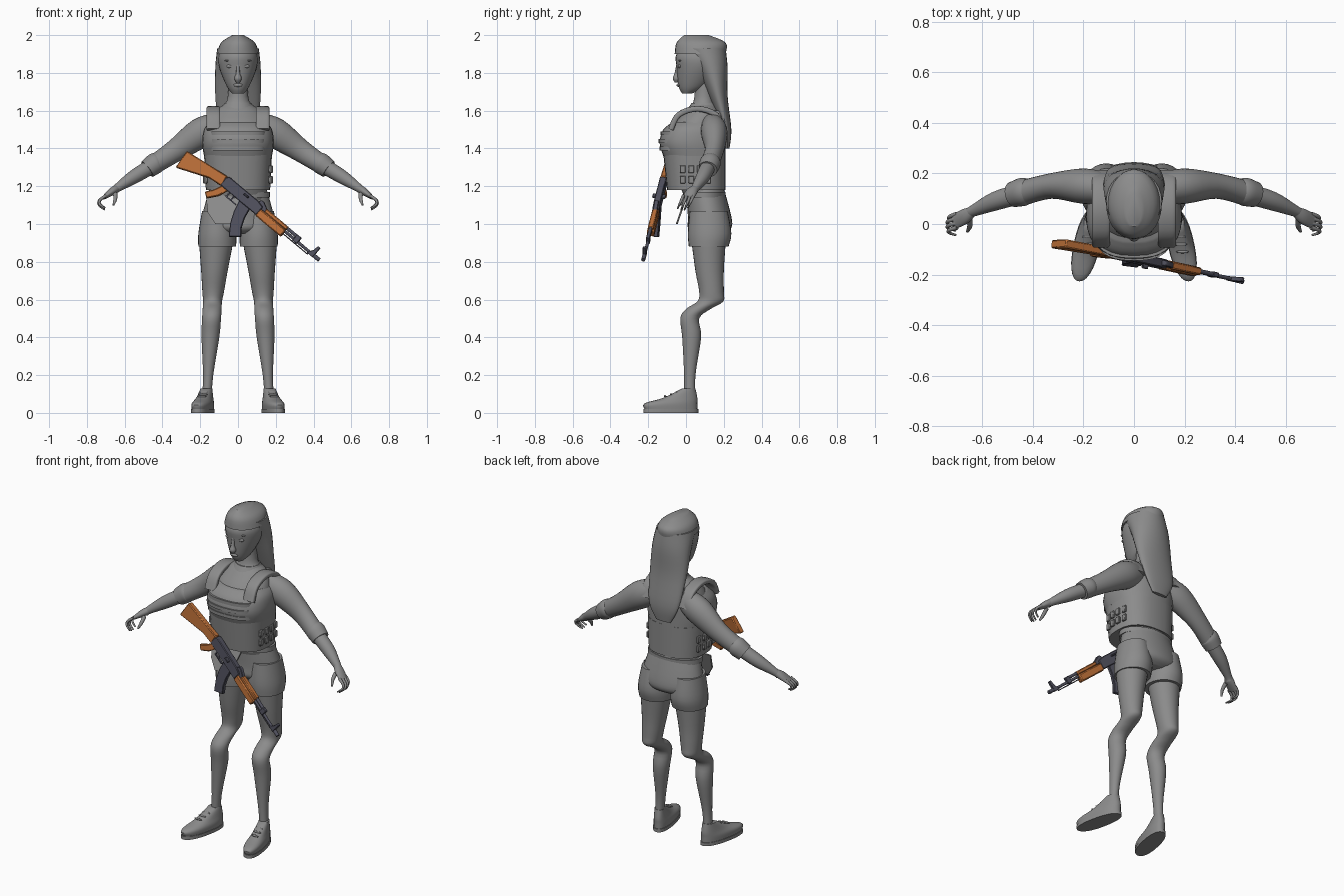
import bpy, bmesh, math
from mathutils import Vector, Matrix

cube = bpy.data.objects.get("Cube")
if cube:
    bpy.data.objects.remove(cube, do_unlink=True)


def material(name, *colour):
    mat = bpy.data.materials.new(name)
    mat.use_nodes = True
    mat.diffuse_color = (*colour, 1)
    shader = next(node for node in mat.node_tree.nodes if node.type == 'BSDF_PRINCIPLED')
    shader.inputs["Base Color"].default_value = (*colour, 1)
    return mat


GREY = material("plain grey", .26, .26, .26)
WOOD = material("orange wood", .5, .16, .04)
STEEL = material("blue steel", .08, .08, .11)
ACROSS_X, ALONG_Y = Vector((1, 0, 0)), Vector((0, 1, 0))


def finish(name, bm, mat=GREY, mirror=False, bevel=0):
    """Turn a bmesh into a shaded object, optionally mirrored across x."""
    bmesh.ops.recalc_face_normals(bm, faces=bm.faces)
    mesh = bpy.data.meshes.new(name)
    bm.to_mesh(mesh)
    bm.free()
    mesh.materials.append(mat)
    obj = bpy.data.objects.new(name, mesh)
    bpy.context.collection.objects.link(obj)
    bpy.context.view_layer.objects.active = obj
    obj.select_set(True)
    bpy.ops.object.shade_smooth_by_angle(angle=math.radians(40))
    obj.select_set(False)
    if mirror:
        obj.modifiers.new("mirror", 'MIRROR').use_mirror_merge = False
    if bevel:
        modifier = obj.modifiers.new("bevel", 'BEVEL')
        modifier.width, modifier.segments = bevel, 1


def smooth_rows(rows, steps):
    """Catmull-Rom interpolation through the section list."""
    last = len(rows) - 1
    out = []
    for i in range(last):
        before, start, end, after = (rows[min(max(i + k, 0), last)] for k in range(-1, 3))
        for step in range(steps):
            t = step / steps
            row = []
            for a, b, c, d in zip(before, start, end, after):
                row.append(b + t * (c - a + t * (2 * a - 5 * b + 4 * c - d)
                                    + t * t * (3 * b - a - 3 * c + d)) / 2)
            out.append(row)
    return out + [rows[last]]


def loft(name, rows, side=None, power=2, mirror=False, steps=4, sides=28, shear=0, mat=GREY):
    """Skin through sections (x, y, z, radii): level, or square to the path if side is set."""
    rows = smooth_rows(rows, steps)
    centres = [Vector(row[:3]) for row in rows]
    bm = bmesh.new()
    rings = []
    for i, row in enumerate(rows):
        u, v = ACROSS_X, ALONG_Y
        if side:
            heading = (centres[min(i + 1, len(rows) - 1)] - centres[max(i - 1, 0)]).normalized()
            u = (side - heading * side.dot(heading)).normalized()
            v = heading.cross(u)
        ring = []
        for k in range(sides):
            angle = math.tau * k / sides
            c, s = (math.copysign(abs(f) ** (2 / power), f) for f in (math.cos(angle), math.sin(angle)))
            point = centres[i] + u * row[3] * c + v * row[-1] * s
            point.x -= shear * point.y
            ring.append(bm.verts.new(point))
        rings.append(ring)
    for low, high in zip(rings, rings[1:]):
        for k in range(sides):
            j = (k + 1) % sides
            bm.faces.new((low[k], low[j], high[j], high[k]))
    bm.faces.new(rings[0])
    bm.faces.new(rings[-1])
    finish(name, bm, mat, mirror)


def stack(name, rows, x=0, lean=0, **options):
    """Level loft from rows of height, front, back and half width."""
    loft(name, [(x + lean * z, (front + back) / 2, z, half, (back - front) / 2)
                for z, front, back, half in rows], **options)


def blob(name, place, size, mirror=False):
    bm = bmesh.new()
    bmesh.ops.create_uvsphere(bm, u_segments=16, v_segments=8, radius=1,
                              matrix=Matrix.Translation(place) @ Matrix.Diagonal((*size, 1)))
    finish(name, bm, GREY, mirror)


def prism(name, outline, place, depth, mat, bevel=0):
    """Extrude a 2D outline; place maps (u, v, w) to a point."""
    bm = bmesh.new()
    near, far = ([bm.verts.new(place(u, v, w)) for u, v in outline] for w in (-depth / 2, depth / 2))
    bm.faces.new(near)
    bm.faces.new(far)
    for i in range(len(near)):
        bm.faces.new((near[i - 1], near[i], far[i], far[i - 1]))
    finish(name, bm, mat, bevel=bevel)


# Torso, neck and head
stack("torso", [(1.12, 0, .2, .15), (1.4, -.1, .19, .16), (1.52, -.07, .19, .16), (1.6, 0, .18, .12),
                (1.65, .04, .15, .06), (1.76, .05, .15, .05)])
stack("collar", [(1.61, .01, .18, .09), (1.64, .03, .16, .07)], steps=1)
stack("head", [(1.69, -.02, .03, .03), (1.73, -.04, .11, .06), (1.83, -.05, .18, .1),
               (1.9, -.05, .19, .1), (1.97, .02, .13, .05)])
loft("nose", [(0, -.05, 1.75, .01), (0, -.05, 1.77, .02), (0, -.05, 1.8, .01), (0, -.04, 1.85, .01)], sides=12)
blob("lips", (0, -.04, 1.735), (.026, .01, .009))
blob("eye", (.042, -.033, 1.835), (.02, .01, .01), True)
blob("eyebrow", (.045, -.03, 1.865), (.026, .01, .005), True)

# Hair: swept cap and long fall down the back
stack("hair_cap", [(1.9, -.06, .21, .11), (1.96, -.05, .21, .09), (2, -.01, .12, .03)])
stack("hair_fall", [(1.93, -.03, .21, .11), (1.83, .05, .22, .12), (1.68, .12, .22, .12),
                    (1.5, .19, .24, .1), (1.4, .21, .23, .05)])

# Vest: waist section, chest section, ribs, straps and side loops
stack("vest_waist", [(1.18, -.1, .21, .17), (1.37, -.12, .21, .18)], power=2.5)
stack("vest_chest", [(1.36, -.12, .21, .18), (1.43, -.14, .21, .19), (1.5, -.12, .21, .18), (1.54, -.07, .2, .15)],
      power=2.4)
stack("vest_back_panel", [(1.5, .1, .21, .15), (1.6, .13, .2, .1)], power=3)
for z, front in ((1.4, -.14), (1.44, -.145), (1.48, -.135)):
    stack("chest_rib", [(z + dz, front, .05, .15) for dz in (-.01, .01)], steps=1, power=2.5)
loft("shoulder_strap", [(.13, .06 - .14 * math.cos(turn), 1.5 + .11 * math.sin(turn), .036, .015)
                        for turn in (math.pi * k / 4 for k in range(5))],
     side=ACROSS_X, power=4, mirror=True)
for z in (1.235, 1.29):
    for column in range(4):
        offset = .045 * (column - 1.5)
        x = .178 * (1 - abs(offset / .16) ** 2.5) ** .4
        bm = bmesh.new()
        bmesh.ops.create_cube(bm, size=1, matrix=Matrix.Translation((x, offset + .05, z))
                              @ Matrix.Diagonal((.014, .03, .04, 1)))
        finish("side_loop", bm, mirror=True, bevel=.003)

# Arms with rolled sleeves
arm = dict(side=ALONG_Y, mirror=True)
loft("sleeve", [(.11, .14, 1.52, .06, .07), (.2, .15, 1.48, .07, .08), (.33, .15, 1.39, .05, .06),
                (.45, .12, 1.31, .05, .05)], **arm)
loft("sleeve_cuff", [(.42, .13, 1.33, .05), (.44, .127, 1.32, .056), (.48, .116, 1.29, .05)], **arm)
loft("forearm", [(.45, .12, 1.31, .04), (.55, .09, 1.25, .037), (.64, .05, 1.19, .022), (.66, .04, 1.17, .02)], **arm)
loft("palm", [(.64, .05, 1.19, .02, .02), (.67, .03, 1.17, .03, .02), (.71, .01, 1.14, .03, .01)], **arm)
for k, reach in enumerate((.85, 1, 1, .9)):
    loft("finger", [(.7 + .04 * reach * math.sin(joint), .04 - .018 * k - .01 * joint,
                     1.15 - .025 * reach * joint, .009 - .0015 * joint) for joint in range(4)],
         sides=10, **arm)
loft("thumb", [(.65, .02, 1.16, .012), (.65, -.01, 1.13, .01), (.66, -.03, 1.1, .005)], sides=10, **arm)

# Shorts, belt and loose shirt tail
stack("shorts_hips", [(1.19, 0, .2, .15), (1.04, .01, .24, .19), (.98, .01, .24, .18), (.95, .04, .2, .12)])
stack("belt", [(z, -.01, .21, .17) for z in (1.14, 1.17)], steps=1)
stack("shorts_leg", [(1.07, .02, .22, .08), (.95, .01, .24, .1), (.88, .015, .225, .1)], x=.11, mirror=True)
prism("shirt_tail", [(-.17, 1.15), (-.16, 1.06), (-.12, 1), (-.04, 1), (0, 1.05), (.03, 1.15)],
      lambda u, v, w: (u, .35 * (v - 1.14) + w, v), .01, GREY)

# Legs and shoes
stack("leg", [(.9, .03, .21, .09), (.75, .05, .2, .07), (.64, .07, .2, .057), (.59, .06, .197, .05),
              (.55, 0, .13, .05), (.5, -.03, .07, .05), (.4, -.02, .08, .047), (.2, -.01, .05, .027),
              (.06, -.01, .05, .025)], x=.17, lean=-.06, mirror=True)
shoe = dict(x=.17, power=2.3, mirror=True, shear=.2)
stack("shoe", [(.02, -.22, .06, .05), (.05, -.22, .06, .05), (.08, -.12, .06, .04), (.13, -.02, .05, .03)], **shoe)
stack("shoe_sole", [(z, -.225, .065, .053) for z in (0, .02)], steps=1, **shoe)
for k in range(3):
    y = -.05 - .03 * k
    blob("shoe_lace", (.17 - .2 * y, y, .108 - .01 * k), (.026, .006, .006), True)

# Rifle, slung diagonally: u along the barrel, v up, w across
BARREL = Vector((.767, -.165, -.642))
UPWARD = Vector((.642, 0, .767))
THROUGH = BARREL.cross(UPWARD).normalized()


def gun(u, v, w):
    return Vector((-.06, -.12, 1.23)) + BARREL * u + UPWARD * v + THROUGH * w


def gun_box(name, rear, front, bottom, top, depth, mat=STEEL, bevel=.003):
    prism(name, [(rear, bottom), (front, bottom), (front, top), (rear, top)], gun, depth, mat, bevel)


def gun_tube(name, rear, front, v, radius):
    loft(name, [(*gun(u, v, 0), radius) for u in (rear, front)], side=ALONG_Y, steps=1, sides=12, mat=STEEL)


prism("stock", [(-.26, -.015), (-.01, .02), (0, -.04), (-.08, -.05), (-.25, -.12)], gun, .034, WOOD, .005)
prism("receiver", [(-.01, .01), (0, .025), (.2, .025), (.24, .015), (.24, -.04), (-.01, -.04)],
      gun, .036, STEEL, .004)
prism("pistol_grip", [(0, -.035), (.04, -.035), (.02, -.09), (-.02, -.14), (-.05, -.12), (-.02, -.08)],
      gun, .028, WOOD, .005)
prism("magazine", [(.12, -.035), (.19, -.035), (.2, -.09), (.22, -.14), (.25, -.18), (.2, -.22), (.16, -.16),
                   (.135, -.1)], gun, .024, STEEL, .003)
gun_box("trigger_guard", .05, .12, -.07, -.063, .012, bevel=0)
for u in (.05, .08):
    gun_box("trigger_post", u, u + .007, -.07, -.035, .01, bevel=0)
gun_box("lower_handguard", .235, .41, -.045, 0, .038, WOOD, .006)
gun_box("upper_handguard", .26, .41, 0, .022, .03, WOOD, .005)
prism("rear_sight", [(.2, .02), (.21, .04), (.225, .04), (.265, .02), (.265, 0), (.2, 0)], gun, .022, STEEL, .002)
gun_box("charging_handle", .12, .15, 0, .01, .07)
gun_box("gas_block", .47, .5, -.02, .022, .02)
prism("front_sight", [(.57, -.02), (.61, -.02), (.61, .045), (.595, .045), (.59, .015)], gun, .018, STEEL, .002)
gun_tube("barrel", .4, .64, -.008, .008)
gun_tube("gas_tube", .4, .49, .012, .009)
gun_tube("cleaning_rod", .4, .58, -.024, .003)
gun_tube("muzzle", .61, .645, -.008, .011)
